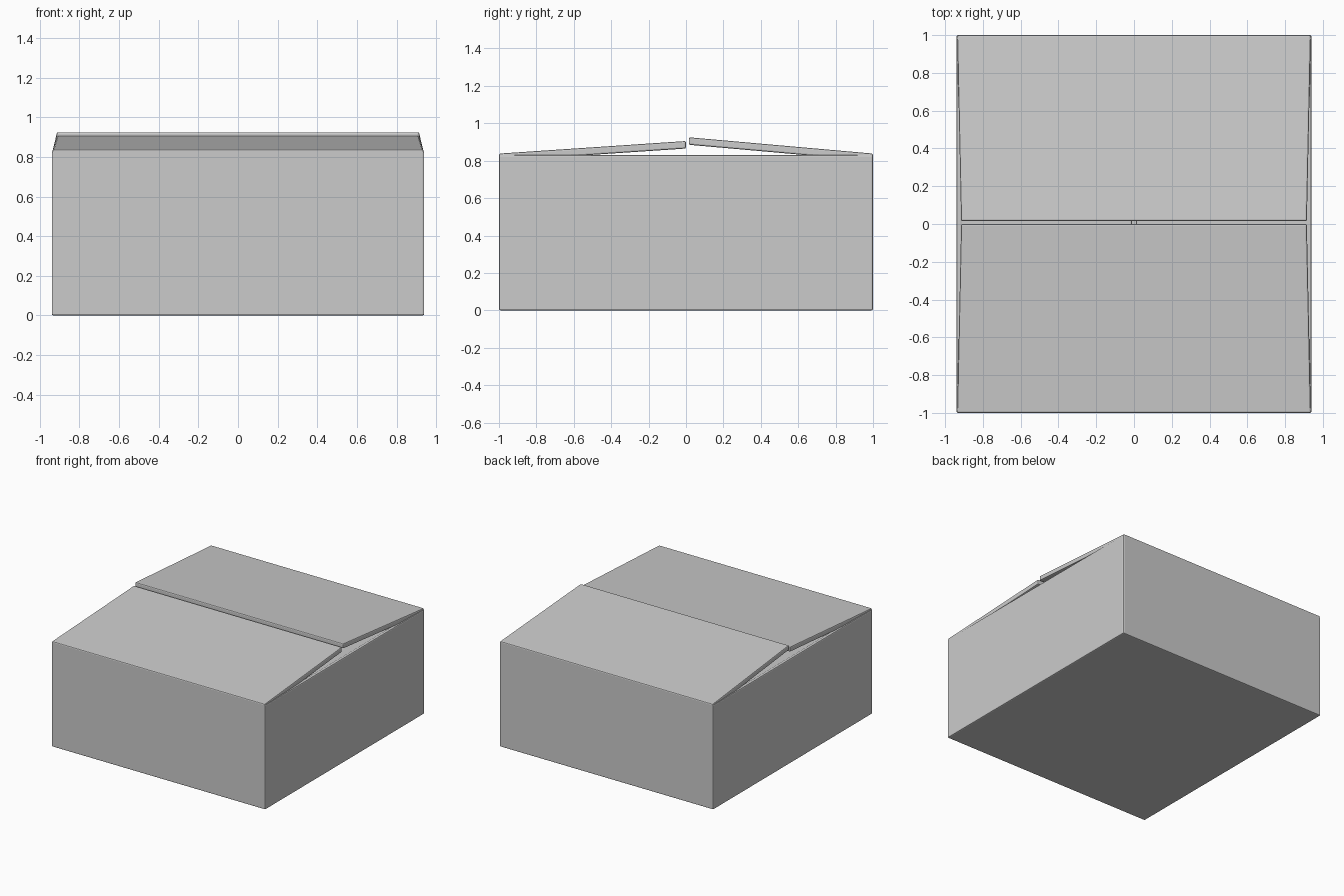
import bpy, bmesh
from math import radians

if "Cube" in bpy.data.objects:
    bpy.data.objects.remove(bpy.data.objects["Cube"])

T = 0.04                      # cardboard thickness
HX, HY, WALL_TOP = 0.94, 1.0, 0.83


def finish(name, bm, rot_z=0.0):
    bmesh.ops.recalc_face_normals(bm, faces=bm.faces)
    me = bpy.data.meshes.new(name)
    bm.to_mesh(me)
    bm.free()
    ob = bpy.data.objects.new(name, me)
    bpy.context.collection.objects.link(ob)
    ob.rotation_euler.z = rot_z
    bev = ob.modifiers.new("soft_edges", "BEVEL")
    bev.width = 0.008
    bev.segments = 2
    bev.limit_method = "ANGLE"
    bev.angle_limit = radians(40)
    return ob


def flap(name, hinge, length, half_hinge, half_tip, z_hinge, z_tip, rot_z):
    """Tapered panel hinged at y = -hinge, reaching inwards along +y."""
    bm = bmesh.new()
    top = [(-half_hinge, -hinge, z_hinge), (half_hinge, -hinge, z_hinge),
           (half_tip, length - hinge, z_tip), (-half_tip, length - hinge, z_tip)]
    face = bm.faces.new([bm.verts.new(c) for c in top])
    ext = bmesh.ops.extrude_face_region(bm, geom=[face])
    verts = [g for g in ext["geom"] if isinstance(g, bmesh.types.BMVert)]
    bmesh.ops.translate(bm, verts=verts, vec=(0, 0, -T))
    return finish(name, bm, rot_z)


# open carton body: outer block with a recessed interior
bm = bmesh.new()
bmesh.ops.create_cube(bm, size=1)
for v in bm.verts:
    v.co = (v.co.x * 2 * HX, v.co.y * 2 * HY, (v.co.z + 0.5) * WALL_TOP)
lid = max(bm.faces, key=lambda f: f.calc_center_median().z)
bmesh.ops.inset_region(bm, faces=[lid], thickness=T)
ext = bmesh.ops.extrude_face_region(bm, geom=[lid])
floor = [g for g in ext["geom"] if isinstance(g, bmesh.types.BMVert)]
bmesh.ops.translate(bm, verts=floor, vec=(0, 0, T - WALL_TOP))
if lid.is_valid:
    bmesh.ops.delete(bm, geom=[lid], context="FACES_ONLY")
finish("carton_body", bm)

# inner side flaps, folded flat beneath the main flaps
for name, angle in (("right_inner_flap", 90), ("left_inner_flap", -90)):
    flap(name, HX - 0.01, 0.92, 0.96, 0.94, 0.825, 0.81, radians(angle))

# main top flaps, slightly raised at the middle
flap("front_top_flap", HY, 1.0, 0.936, 0.915, 0.838, 0.905, 0)
flap("back_top_flap", HY, 0.985, 0.936, 0.915, 0.838, 0.925, radians(180))
